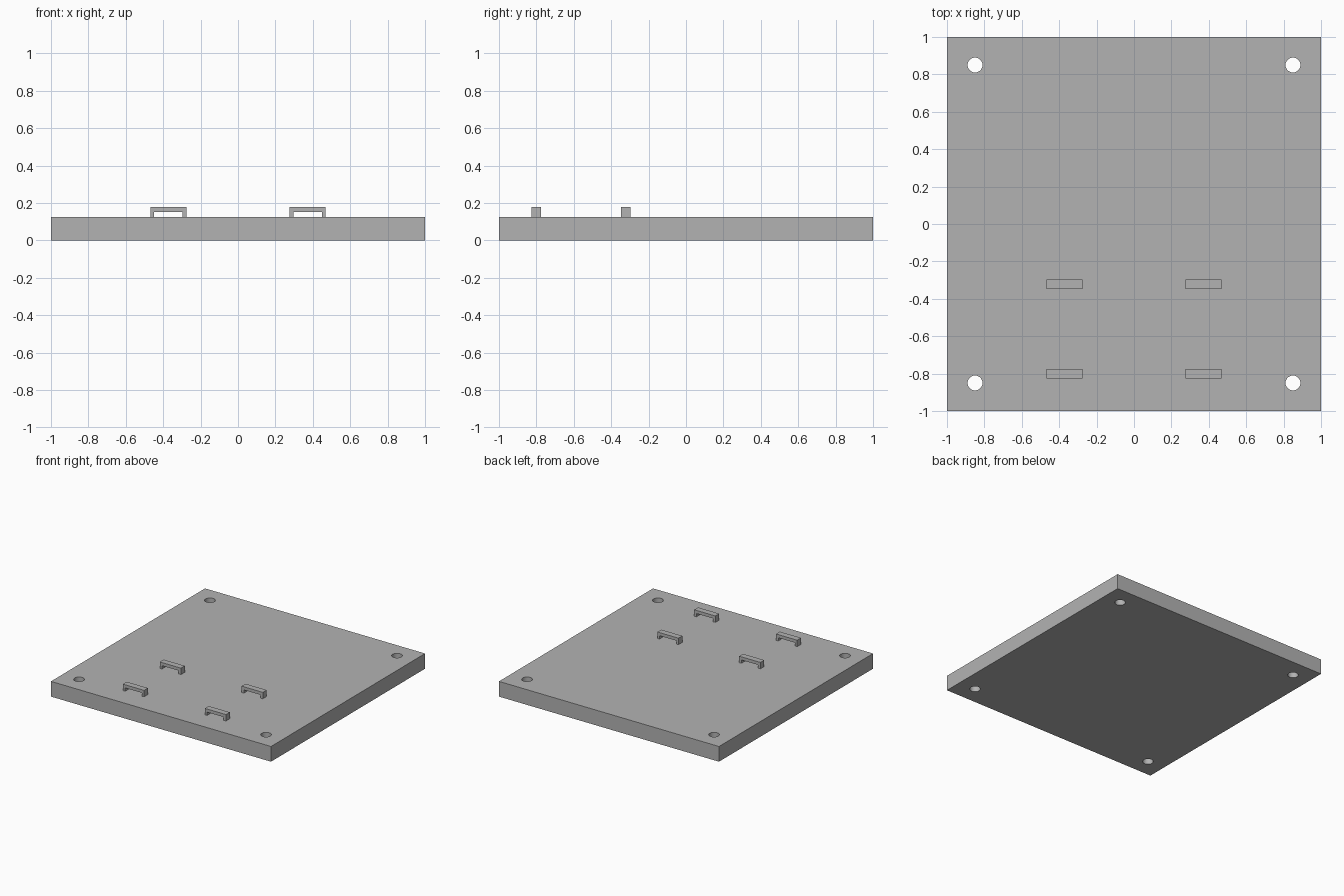
import bpy
import bmesh
from mathutils import Matrix

cube = bpy.data.objects.get("Cube")
if cube:
    bpy.data.objects.remove(cube, do_unlink=True)

THICK = 0.125      # base plate thickness
HOLE = 0.85        # hole offset from the centre
HOLE_R = 0.04

grey = bpy.data.materials.new("plain grey")
grey.use_nodes = True
colour = (0.45, 0.45, 0.45, 1)
grey.diffuse_color = colour
grey.node_tree.nodes["Principled BSDF"].inputs["Base Color"].default_value = colour


def make_object(name, bm):
    bmesh.ops.recalc_face_normals(bm, faces=bm.faces[:])
    mesh = bpy.data.meshes.new(name)
    bm.to_mesh(mesh)
    bm.free()
    mesh.materials.append(grey)
    obj = bpy.data.objects.new(name, mesh)
    bpy.context.scene.collection.objects.link(obj)
    return obj


# Square base plate
bm = bmesh.new()
bmesh.ops.create_cube(bm, size=1, matrix=Matrix.Translation((0, 0, THICK / 2))
                      @ Matrix.Diagonal((2, 2, THICK, 1)))
plate = make_object("base_plate", bm)

# Corner mounting holes, cut right through
bm = bmesh.new()
for x in (-HOLE, HOLE):
    for y in (-HOLE, HOLE):
        bmesh.ops.create_cone(bm, cap_ends=True, segments=32, radius1=HOLE_R,
                              radius2=HOLE_R, depth=THICK * 3,
                              matrix=Matrix.Translation((x, y, THICK / 2)))
cutter = make_object("hole_cutter", bm)
cutter.hide_render = True

cut = plate.modifiers.new("mounting_holes", "BOOLEAN")
cut.operation = "DIFFERENCE"
cut.solver = "EXACT"
cut.object = cutter
bpy.ops.object.select_all(action="DESELECT")
bpy.context.view_layer.objects.active = plate
plate.select_set(True)
bpy.ops.object.modifier_apply(modifier=cut.name)
bpy.data.objects.remove(cutter, do_unlink=True)
bpy.ops.object.shade_smooth_by_angle()


# Strap loops: a bridge profile extruded from front to back
def strap_loop(name, x, y, half=0.096, leg=0.02, depth=0.05, height=0.053, bar=0.026):
    inner, under = half - leg, height - bar
    profile = [(-half, 0), (-inner, 0), (-inner, under), (inner, under),
               (inner, 0), (half, 0), (half, height), (-half, height)]
    bm = bmesh.new()
    face = bm.faces.new([bm.verts.new((px, -depth / 2, pz)) for px, pz in profile])
    result = bmesh.ops.extrude_face_region(bm, geom=[face])
    moved = [v for v in result["geom"] if isinstance(v, bmesh.types.BMVert)]
    bmesh.ops.translate(bm, vec=(0, depth, 0), verts=moved)
    obj = make_object(name, bm)
    obj.location = (x, y, THICK)


for side, x in (("left", 0.372), ("right", -0.372)):
    for row, y in (("front", -0.8), ("middle", -0.322)):
        strap_loop(f"{row}_{side}_strap_loop", x, y)
